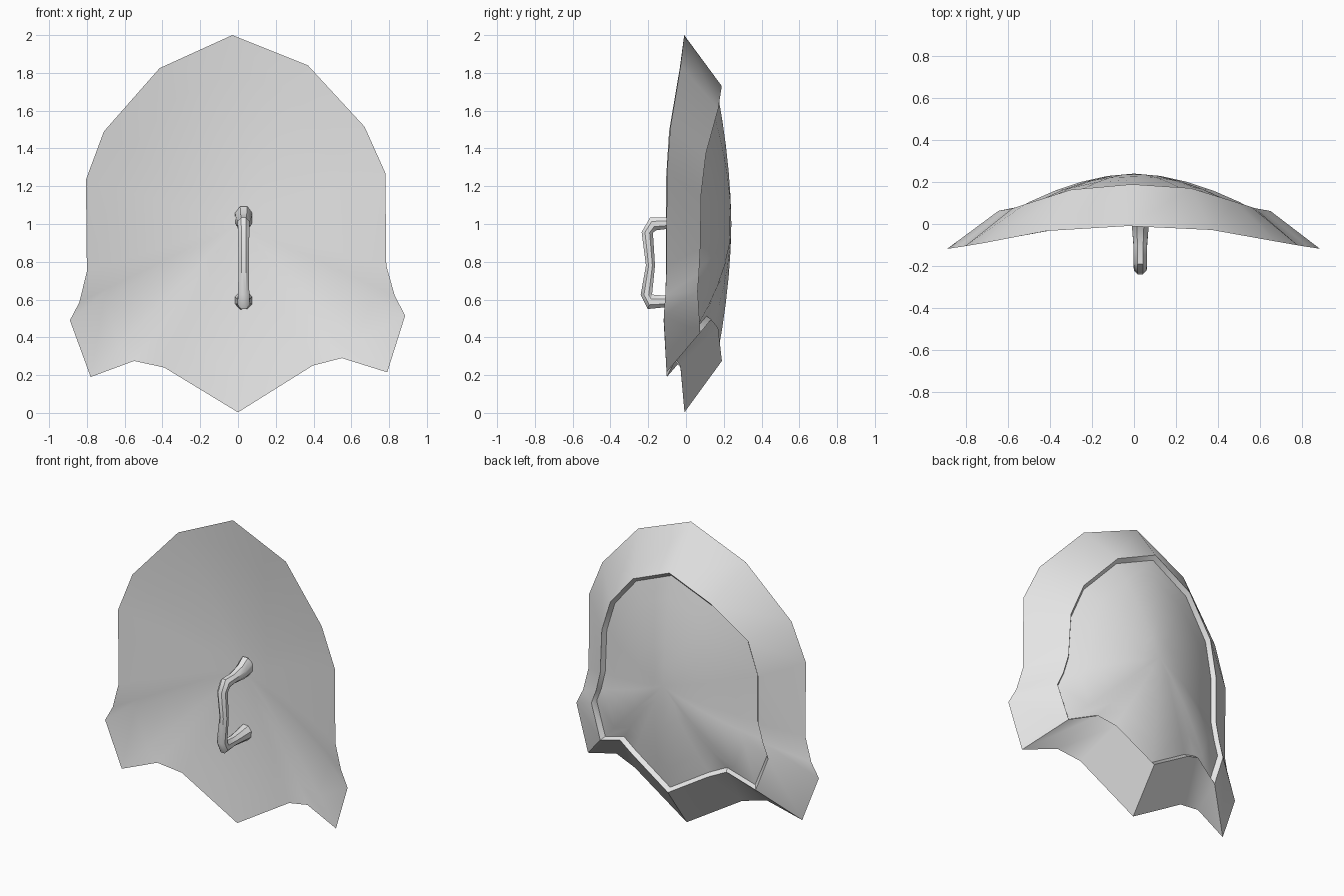
import bpy, bmesh, math
from mathutils import Vector

if "Cube" in bpy.data.objects:
    bpy.data.objects.remove(bpy.data.objects["Cube"])

grey = bpy.data.materials.new("plain grey")
grey.diffuse_color = (0.8, 0.8, 0.8, 1)
grey.use_nodes = True
grey.node_tree.nodes["Principled BSDF"].inputs["Base Color"].default_value = grey.diffuse_color

# Outlines as (x, z), clockwise from the top; both have matching points
OUTER = [(-.03, 2), (.37, 1.84), (.67, 1.515), (.78, 1.27), (.785, .78), (.83, .62), (.885, .515),
         (.79, .215), (.55, .29), (.395, .25), (0, .003), (-.39, .24), (-.55, .275), (-.78, .19),
         (-.89, .49), (-.84, .585), (-.80, .75), (-.805, 1.235), (-.71, 1.49), (-.415, 1.825)]
INNER = [(-.01, 1.73), (.27, 1.61), (.48, 1.375), (.56, 1.16), (.575, .87), (.61, .74), (.65, .645),
         (.575, .425), (.39, .495), (.28, .45), (0, .275), (-.28, .445), (-.39, .493), (-.565, .40),
         (-.645, .62), (-.61, .72), (-.58, .84), (-.58, 1.15), (-.52, 1.377), (-.30, 1.59)]
# Depth y by distance from the centre line
FRONT_Y = [(0, -.008), (.4, -.03), (.7, -.088), (.8, -.105), (.9, -.12)]
RIM_Y = [(0, .19), (.28, .17), (.39, .133), (.5, .10), (.58, .074), (.66, .06)]


def depth(x, table):
    x = abs(x)
    for (a, ya), (b, yb) in zip(table, table[1:]):
        if x <= b:
            return ya + (yb - ya) * (x - a) / (b - a)
    return table[-1][1]


def finish(bm, name):
    bmesh.ops.recalc_face_normals(bm, faces=bm.faces)
    me = bpy.data.meshes.new(name)
    bm.to_mesh(me)
    bm.free()
    ob = bpy.data.objects.new(name, me)
    bpy.context.collection.objects.link(ob)
    me.materials.append(grey)
    bpy.ops.object.select_all(action='DESELECT')
    ob.select_set(True)
    bpy.context.view_layer.objects.active = ob
    bpy.ops.object.shade_smooth_by_angle(angle=math.radians(42))
    return ob


def ring(bm, pts):
    return [bm.verts.new(p) for p in pts]


def bridge(bm, a, b):
    n = len(a)
    for i in range(n):
        bm.faces.new((a[i], a[(i + 1) % n], b[(i + 1) % n], b[i]))


def dome(bm, loop, centre, power):
    """Fill a loop with rings that curve smoothly to the centre."""
    edge = [v.co.copy() for v in loop]
    for t in (.8, .6, .4, .2):
        pts = [(centre.x + (p.x - centre.x) * t,
                centre.y + (p.y - centre.y) * t ** power,
                centre.z + (p.z - centre.z) * t) for p in edge]
        nxt = ring(bm, pts)
        bridge(bm, loop, nxt)
        loop = nxt
    tip = bm.verts.new(centre)
    for i in range(len(loop)):
        bm.faces.new((loop[i], loop[(i + 1) % len(loop)], tip))


# Shield: dished front, sloping border, shallow step and domed back panel
bm = bmesh.new()
outer = ring(bm, [(x, depth(x, FRONT_Y), z) for x, z in OUTER])
rim = ring(bm, [(x, depth(x, RIM_Y), z) for x, z in INNER])
step = ring(bm, [(x * .965, depth(x, RIM_Y) - .024, 1 + (z - 1) * .965) for x, z in INNER])
bridge(bm, outer, rim)
bridge(bm, rim, step)
dome(bm, step, Vector((0, .24, 1)), 1.8)
dome(bm, outer, Vector((0, .048, 1)), 1.8)
finish(bm, "shield")

# Grip: tube along (y, z, half width x, half thickness), flared at both ends
PATH = [(.055, 1.035, .045, .062), (-.01, 1.012, .04, .045), (-.10, 1.004, .032, .03),
        (-.175, 1.0, .032, .037), (-.205, .955, .03, .03), (-.188, .78, .027, .024),
        (-.21, .625, .03, .03), (-.19, .588, .033, .04), (-.10, .59, .033, .03),
        (-.01, .593, .04, .04), (.055, .596, .047, .05)]
bm = bmesh.new()
SIDES = 8
rings = []
for i, (y, z, hx, ht) in enumerate(PATH):
    a, b = PATH[max(i - 1, 0)], PATH[min(i + 1, len(PATH) - 1)]
    along = Vector((0, b[0] - a[0], b[1] - a[1])).normalized()
    side = Vector((0, -along.z, along.y))
    pts = []
    for k in range(SIDES):
        ang = math.tau * (k + .5) / SIDES
        pts.append(Vector((.03, y, z)) + Vector((hx * math.cos(ang) / .924, 0, 0))
                   + side * (ht * math.sin(ang) / .924))
    rings.append(ring(bm, pts))
for a, b in zip(rings, rings[1:]):
    bridge(bm, a, b)
bm.faces.new(rings[0])
bm.faces.new(rings[-1])
finish(bm, "grip")
